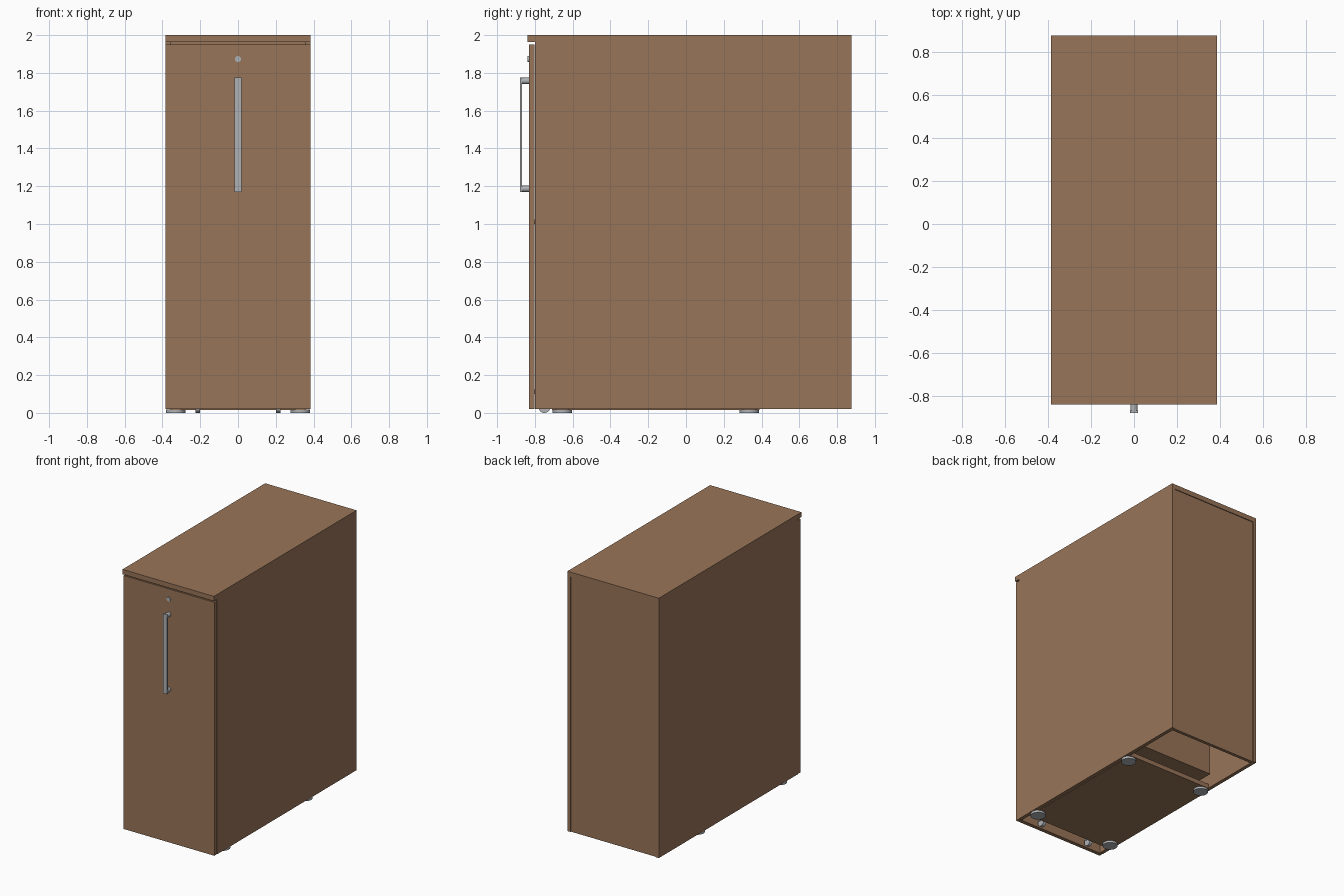
import bpy, math
from mathutils import Vector

if "Cube" in bpy.data.objects:
    bpy.data.objects.remove(bpy.data.objects["Cube"])


def material(name, rgb):
    m = bpy.data.materials.new(name)
    m.diffuse_color = (*rgb, 1)
    m.use_nodes = True
    m.node_tree.nodes["Principled BSDF"].inputs["Base Color"].default_value = m.diffuse_color
    return m


WOOD = material("brown_wood", (0.318, 0.177, 0.098))
METAL = material("grey_metal", (0.43, 0.445, 0.46))


def box(name, x, y, z, mat=WOOD):
    """Box from (min, max) ranges on each axis."""
    lo, hi = Vector((x[0], y[0], z[0])), Vector((x[1], y[1], z[1]))
    bpy.ops.mesh.primitive_cube_add(size=1, location=(lo + hi) / 2)
    o = bpy.context.object
    o.name = name
    o.scale = hi - lo
    bpy.ops.object.transform_apply(location=False, rotation=False, scale=True)
    o.data.materials.append(mat)
    return o


def cylinder(name, centre, radius, depth, axis="Z", mat=METAL, sides=32):
    rot = {"X": (0, math.pi / 2, 0), "Y": (math.pi / 2, 0, 0), "Z": (0, 0, 0)}[axis]
    bpy.ops.mesh.primitive_cylinder_add(vertices=sides, radius=radius, depth=depth,
                                        location=centre, rotation=rot)
    o = bpy.context.object
    o.name = name
    o.data.materials.append(mat)
    bpy.ops.object.shade_smooth_by_angle()
    return o


W, T = 0.385, 0.027      # half width, panel thickness
FRONT, BACK = -0.80, 0.877

# Carcass: top slab, sides, slightly recessed back, bottom board
box("top_panel", (-W, W), (-0.84, BACK), (1.963, 2.0))
for s, side in ((-1, "left"), (1, "right")):
    box(side + "_side_panel", sorted((s * W, s * (W - T))), (FRONT, BACK), (0.02, 1.963))
box("back_panel", (-W + T, W - T), (BACK - 0.03, BACK - 0.006), (0.02, 1.963))
box("bottom_board", (-W + T, W - T), (-0.71, 0.39), (0.016, 0.05))

# Pull-out front and the drawer tower behind it
box("drawer_front", (-W + 0.002, W - 0.002), (-0.832, -0.803), (0.02, 1.951))
box("drawer_bottom", (-0.33, 0.33), (-0.803, 0.44), (0.10, 0.125))
box("drawer_back", (-0.33, 0.33), (0.415, 0.44), (0.125, 1.90))
box("drawer_shelf", (-0.33, 0.33), (-0.803, 0.415), (1.0, 1.025))

# Handle bar with round posts, and lock
box("handle_bar", (-0.018, 0.018), (-0.879, -0.867), (1.17, 1.775), METAL)
for z, end in ((1.187, "lower"), (1.758, "upper")):
    cylinder(end + "_handle_post", (0, -0.849, z), 0.017, 0.036, "Y")
cylinder("lock", (0, -0.834, 1.873), 0.016, 0.008, "Y")

# Round feet and the casters carrying the drawer front
for s, side in ((-1, "left"), (1, "right")):
    for y, end in ((-0.655, "front"), (0.335, "rear")):
        cylinder(f"{end}_{side}_foot", (s * 0.33, y, 0.009), 0.052, 0.018)
    cylinder(side + "_caster_wheel", (s * 0.212, -0.75, 0.032), 0.032, 0.024, "X")
    box(side + "_caster_bracket", (s * 0.212 - 0.016, s * 0.212 + 0.016),
        (-0.768, -0.732), (0.045, 0.10), METAL)
